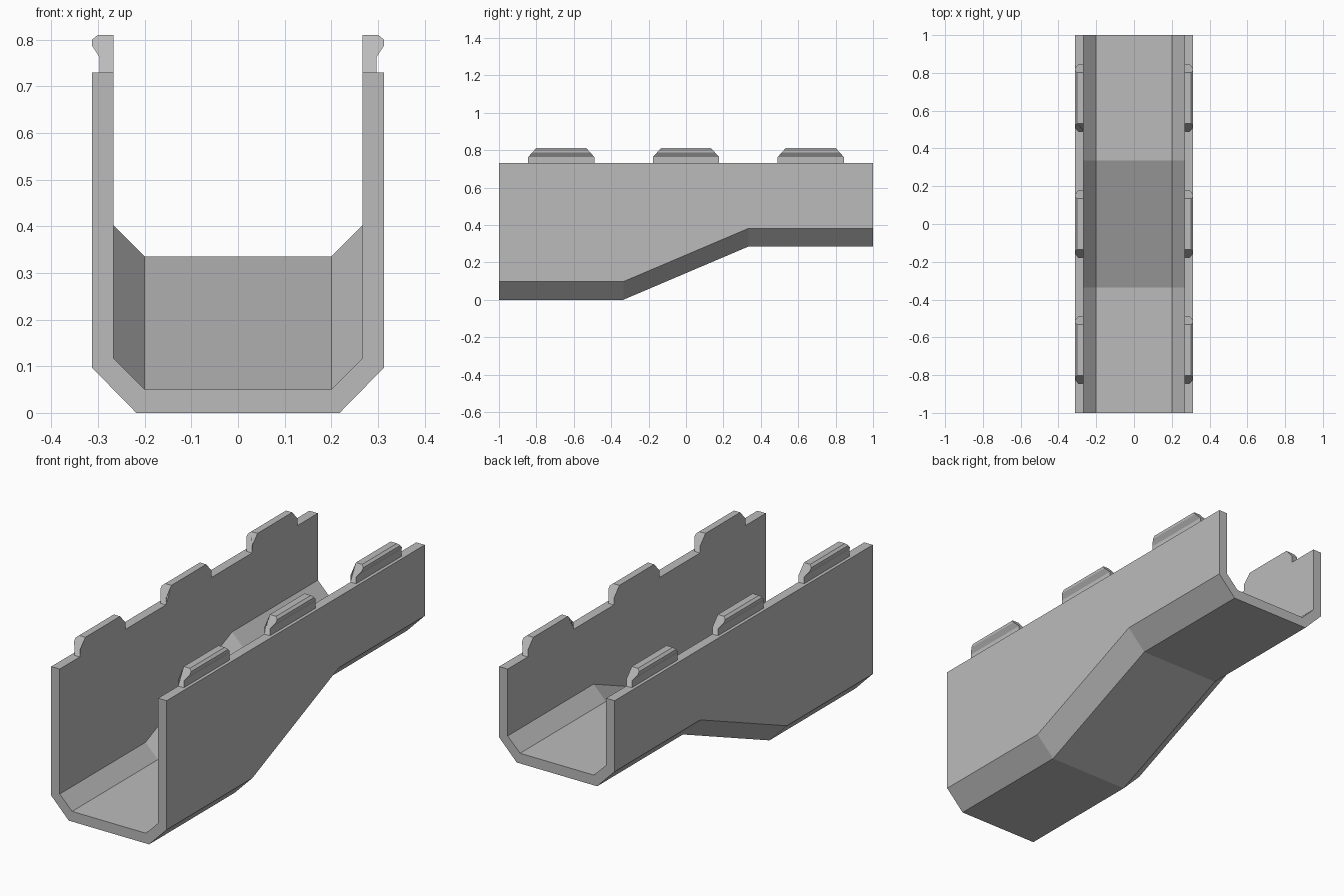
import bpy
import bmesh

if "Cube" in bpy.data.objects:
    bpy.data.objects.remove(bpy.data.objects["Cube"], do_unlink=True)

grey = bpy.data.materials.new("plain grey")
grey.use_nodes = True
grey.diffuse_color = (0.5, 0.5, 0.5, 1)
grey.node_tree.nodes["Principled BSDF"].inputs["Base Color"].default_value = (0.5, 0.5, 0.5, 1)


def loft(name, sections):
    """Skin a row of matching closed sections and cap both ends."""
    bm = bmesh.new()
    rings = [[bm.verts.new(p) for p in s] for s in sections]
    n = len(rings[0])
    for a, b in zip(rings, rings[1:]):
        for i in range(n):
            j = (i + 1) % n
            bm.faces.new((a[i], a[j], b[j], b[i]))
    bm.faces.new(rings[0][::-1])
    bm.faces.new(rings[-1])
    bmesh.ops.recalc_face_normals(bm, faces=bm.faces)
    mesh = bpy.data.meshes.new(name)
    bm.to_mesh(mesh)
    bm.free()
    mesh.materials.append(grey)
    obj = bpy.data.objects.new(name, mesh)
    bpy.context.collection.objects.link(obj)
    return obj


# Open channel whose chamfered floor ramps up towards the back
TOP, RISE = 0.73, 0.285
outer = [(0.313, 0.097), (0.218, 0)]
inner = [(0.2, 0.05), (0.267, 0.117)]


def channel_section(y, lift):
    outside = [(0.313, TOP)] + [(x, z + lift) for x, z in outer]
    inside = [(x, z + lift) for x, z in inner] + [(0.267, TOP)]
    mirror = lambda pts: [(-x, z) for x, z in reversed(pts)]
    outline = outside + mirror(outside) + mirror(inside) + inside
    return [(x, y, z) for x, z in outline]


loft("channel", [channel_section(y, lift) for y, lift in
                 ((-1, 0), (-0.335, 0), (0.335, RISE), (1, RISE))])

# Snap tabs along both rims, with a hooked lip and sloping ends
tab_profile = [(0.267, TOP), (0.297, TOP), (0.297, 0.763), (0.313, 0.787),
               (0.313, 0.8), (0.301, 0.81), (0.267, 0.81), (0.267, 0.763)]


def tab_section(side, y, end):
    return [(side * x, y + end * (0.177 - 0.9 * max(0, z - 0.763)), z)
            for x, z in tab_profile]


for side, label in ((1, "left"), (-1, "right")):
    for y, place in ((-0.667, "front"), (0, "middle"), (0.667, "back")):
        loft(f"{label}_{place}_tab",
             [tab_section(side, y, end) for end in (-1, 1)])
